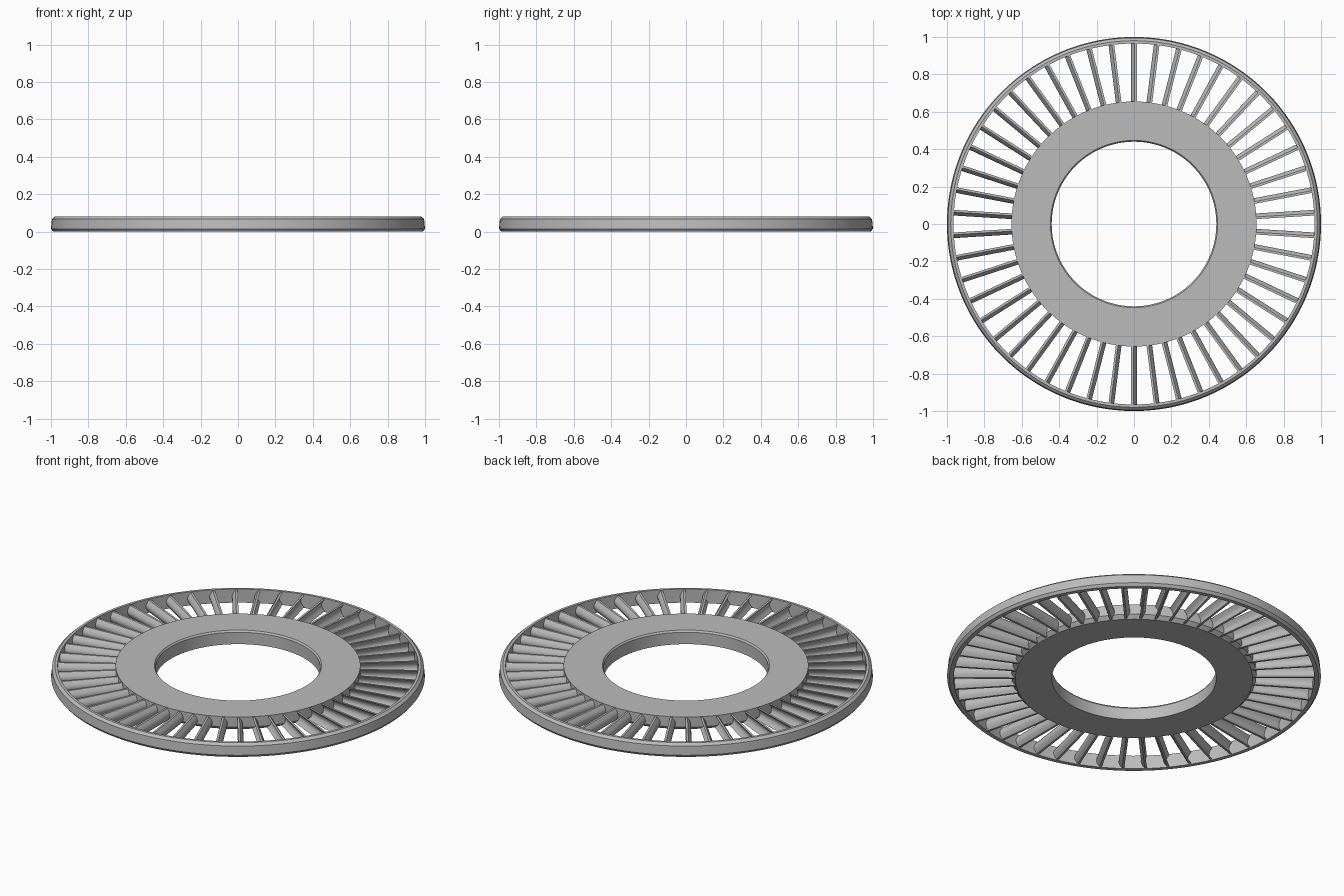
import bpy
import math

cube = bpy.data.objects.get("Cube")
if cube:
    bpy.data.objects.remove(cube, do_unlink=True)

STEPS = 150
BLADES = 50

metal = bpy.data.materials.new("grey metal")
metal.use_nodes = True
grey = (0.5, 0.5, 0.5, 1)
metal.diffuse_color = grey
metal.node_tree.nodes["Principled BSDF"].inputs["Base Color"].default_value = grey


def add_object(name, verts, faces):
    mesh = bpy.data.meshes.new(name)
    mesh.from_pydata(verts, [], faces)
    mesh.materials.append(metal)
    obj = bpy.data.objects.new(name, mesh)
    bpy.context.collection.objects.link(obj)
    bpy.ops.object.select_all(action='DESELECT')
    obj.select_set(True)
    bpy.context.view_layer.objects.active = obj
    bpy.ops.object.shade_smooth_by_angle(angle=math.radians(25))
    return obj


def lathe(name, profile):
    """Spin a closed (radius, z) profile, listed counter-clockwise, about z."""
    n = len(profile)
    verts, faces = [], []
    for i in range(STEPS):
        a = math.tau * i / STEPS
        verts += [(r * math.cos(a), r * math.sin(a), z) for r, z in profile]
        j = (i + 1) % STEPS
        for k in range(n):
            m = (k + 1) % n
            faces.append((i * n + k, j * n + k, j * n + m, i * n + m))
    return add_object(name, verts, faces)


# Flat hub with a chamfered bore
lathe("hub", [(0.44, 0), (0.635, 0), (0.655, 0.02), (0.655, 0.08),
              (0.447, 0.08), (0.44, 0.07)])

# Outer rim with bevelled edges
lathe("outer_rim", [(0.965, 0), (0.988, 0), (1.0, 0.015), (0.995, 0.067),
                    (0.98, 0.08), (0.965, 0.08)])

# Curved vanes between hub and rim: an arc section swept radially
ROWS = 8
section = []
for side in (1, -1):
    for k in range(ROWS + 1):
        t = k / ROWS if side == 1 else 1 - k / ROWS
        bow = 0.018 * math.sin(math.pi * t) - 0.009
        section.append((bow + side * 0.006, 0.004 + 0.07 * t))

n = len(section)
verts, faces = [], []
for i in range(BLADES):
    a = math.pi / 2 + math.tau * i / BLADES
    c, s = math.cos(a), math.sin(a)
    base = len(verts)
    for r in (0.63, 0.972):
        verts += [(r * c - u * s, r * s + u * c, z) for u, z in section]
    for k in range(n):
        m = (k + 1) % n
        faces.append((base + k, base + m, base + n + m, base + n + k))
    faces.append(tuple(base + k for k in reversed(range(n))))
    faces.append(tuple(base + n + k for k in range(n)))
add_object("vanes", verts, faces)
